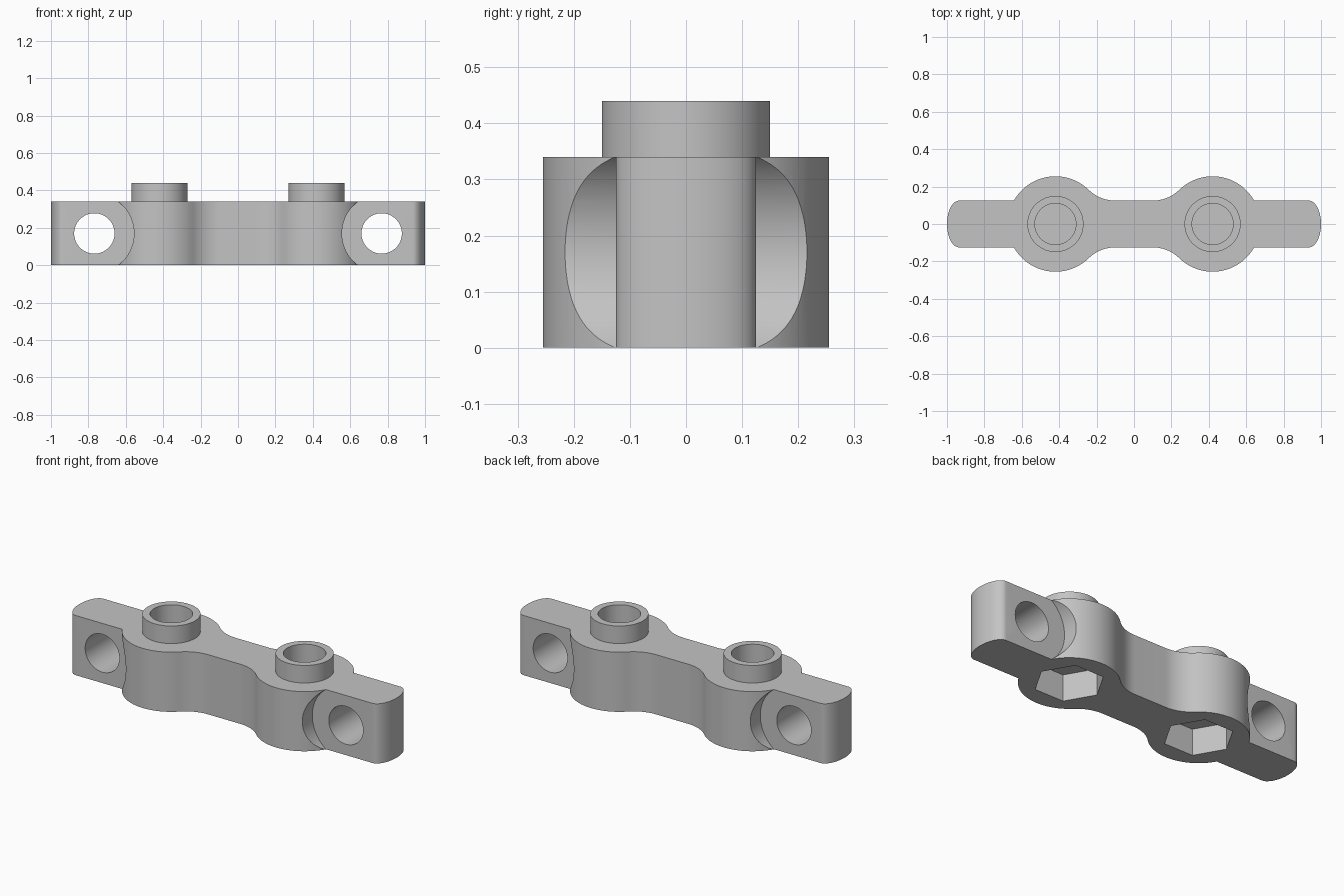
import bpy, bmesh
from math import sin, cos, pi, atan2, hypot

cube = bpy.data.objects.get("Cube")
if cube:
    bpy.data.objects.remove(cube, do_unlink=True)

grey = bpy.data.materials.new("plain_grey")
grey.use_nodes = True
colour = (0.55, 0.55, 0.55, 1)
grey.diffuse_color = colour
grey.node_tree.nodes["Principled BSDF"].inputs["Base Color"].default_value = colour

# Main dimensions
HEIGHT, BAR, TOP = 0.34, 0.125, 0.44
BULGE_X, BULGE_R = 0.42, 0.255
EYE_X, EYE_Z = 0.768, 0.17
NECK_X = 0.10


def arc(cx, cy, rx, ry, a0, a1, n):
    return [(cx + rx * cos(a0 + (a1 - a0) * i / n),
             cy + ry * sin(a0 + (a1 - a0) * i / n)) for i in range(n + 1)]


def circle(cx, cy, r, n=64):
    return arc(cx, cy, r, r, 0, 2 * pi, n)[:-1]


def prism(name, outline, lo, hi, axis="z"):
    """Extrude a closed outline along z, or along y when it lies in the xz plane."""
    bm = bmesh.new()
    rings = []
    for h in (lo, hi):
        rings.append([bm.verts.new((u, v, h) if axis == "z" else (u, h, v))
                      for u, v in outline])
    n = len(outline)
    for ring in rings:
        bm.faces.new(ring)
    for i in range(n):
        j = (i + 1) % n
        bm.faces.new((rings[0][i], rings[0][j], rings[1][j], rings[1][i]))
    bmesh.ops.recalc_face_normals(bm, faces=bm.faces[:])
    mesh = bpy.data.meshes.new(name)
    bm.to_mesh(mesh)
    bm.free()
    mesh.materials.append(grey)
    obj = bpy.data.objects.new(name, mesh)
    bpy.context.collection.objects.link(obj)
    return obj


def activate(obj):
    bpy.ops.object.select_all(action="DESELECT")
    obj.select_set(True)
    bpy.context.view_layer.objects.active = obj


def cut(obj, cutter):
    activate(obj)
    mod = obj.modifiers.new("cut", "BOOLEAN")
    mod.operation, mod.solver, mod.object = "DIFFERENCE", "EXACT", cutter
    bpy.ops.object.modifier_apply(modifier=mod.name)
    bpy.data.objects.remove(cutter, do_unlink=True)


# Quarter outline: rounded end, bulge, then a fillet tangent to bulge and bar
fillet_r = (((BULGE_X - NECK_X) ** 2 + BAR ** 2 - BULGE_R ** 2)
            / (2 * (BULGE_R - BAR)))
fillet_y = BAR + fillet_r
join = atan2(fillet_y, NECK_X - BULGE_X)
start = atan2(BAR, (BULGE_R ** 2 - BAR ** 2) ** 0.5)
quarter = arc(0.935, 0, 0.065, BAR, 0, pi / 2, 14)
quarter += arc(BULGE_X, 0, BULGE_R, BULGE_R, start, join, 28)
quarter += arc(NECK_X, fillet_y, fillet_r, fillet_r, join - pi, -pi / 2, 12)[1:]

half = quarter + [(-x, y) for x, y in reversed(quarter)]
outline = half + [(x, -y) for x, y in reversed(half[1:-1])]
body = prism("body", outline, 0, HEIGHT)

for side, label in ((1, "left"), (-1, "right")):
    bx, ex = side * BULGE_X, side * EYE_X
    # Round clearance on both faces around each cross hole
    for lo, hi in ((BAR, 0.4), (-0.4, -BAR)):
        cut(body, prism("clearance", circle(ex, EYE_Z, 0.212, 96), lo, hi, "y"))
    # Cross hole through the bar end
    cut(body, prism("cross_hole", circle(ex, EYE_Z, 0.108), -0.5, 0.5, "y"))
    # Hexagonal nut pocket underneath, closed by a thin web
    cut(body, prism("nut_pocket", circle(bx, 0, 0.18, 6), -0.1, 0.15))
    cut(body, prism("bolt_hole", circle(bx, 0, 0.11), 0.165, 0.5))
    # Raised collar around the bolt hole
    collar = prism(label + "_collar", circle(bx, 0, 0.15), HEIGHT, TOP)
    cut(collar, prism("bolt_hole", circle(bx, 0, 0.11), 0.2, 0.6))
    activate(collar)
    bpy.ops.object.shade_smooth_by_angle(angle=0.5)

activate(body)
bpy.ops.object.shade_smooth_by_angle(angle=0.5)
